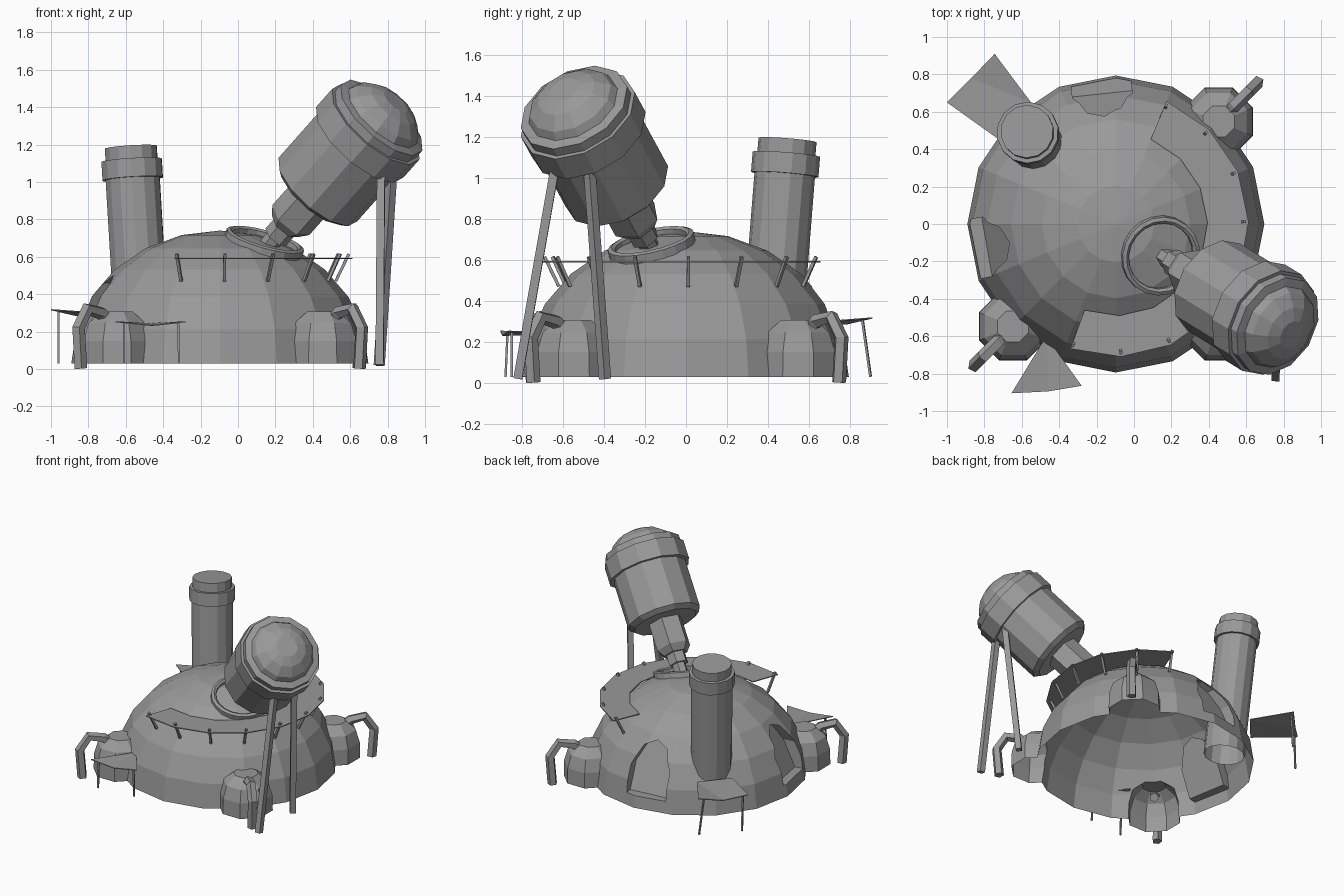
import bpy, bmesh, math
from mathutils import Vector

if "Cube" in bpy.data.objects:
    bpy.data.objects.remove(bpy.data.objects["Cube"])

CX = -0.097  # dome centre in x
GREY = bpy.data.materials.new("dark_grey")
GREY.diffuse_color = (0.32, 0.32, 0.32, 1)
GREY.use_nodes = True
GREY.node_tree.nodes["Principled BSDF"].inputs["Base Color"].default_value = GREY.diffuse_color


def make(name, bm):
    bmesh.ops.remove_doubles(bm, verts=bm.verts, dist=1e-5)
    bmesh.ops.recalc_face_normals(bm, faces=bm.faces)
    me = bpy.data.meshes.new(name)
    bm.to_mesh(me)
    bm.free()
    me.materials.append(GREY)
    ob = bpy.data.objects.new(name, me)
    bpy.context.collection.objects.link(ob)
    return ob


def bridge(bm, rings, caps=(False, False)):
    n = len(rings[0])
    for a, b in zip(rings, rings[1:]):
        for i in range(n):
            j = (i + 1) % n
            bm.faces.new((a[i], a[j], b[j], b[i]))
    for ring, cap in zip((rings[0], rings[-1]), caps):
        if cap:
            bm.faces.new(ring)


def lathe(name, profile, n, origin, axis=(0, 0, 1), caps=(True, True), turn=0.0):
    """Revolve (radius, height) points around an axis."""
    bm = bmesh.new()
    q = Vector(axis).to_track_quat('Z', 'Y')
    rings = []
    for r, h in profile:
        rings.append([bm.verts.new(Vector(origin) + q @ Vector((
            r * math.cos(turn + math.tau * i / n), r * math.sin(turn + math.tau * i / n), h)))
            for i in range(n)])
    bridge(bm, rings, caps)
    return make(name, bm)


def sweep(name, pts, r, n=4):
    """Sweep a regular polygon along a planar path."""
    pts = [Vector(p) for p in pts]
    run = pts[-1] - pts[0]
    side = Vector((-run.y, run.x, 0))
    side = side.normalized() if side.length > 1e-4 else Vector((1, 0, 0))
    bm = bmesh.new()
    rings = []
    for i, p in enumerate(pts):
        t = (pts[min(i + 1, len(pts) - 1)] - pts[max(i - 1, 0)]).normalized()
        up = t.cross(side).normalized()
        ring = []
        for k in range(n):
            a = math.tau * (k + 0.5) / n
            ring.append(bm.verts.new(p + r * (math.cos(a) * side + math.sin(a) * up)))
        rings.append(ring)
    bridge(bm, rings, (True, True))
    return make(name, bm)


def polar(r, deg, z):
    a = math.radians(deg)
    return Vector((CX + r * math.cos(a), r * math.sin(a), z))


def combine(target, tool, operation):
    mod = target.modifiers.new("combine", 'BOOLEAN')
    mod.operation, mod.solver, mod.object = operation, 'EXACT', tool
    bpy.context.view_layer.objects.active = target
    bpy.ops.object.modifier_apply(modifier=mod.name)
    bpy.data.objects.remove(tool)


# Main dome shell
prof = [(0.794 * math.cos(math.radians(a)), 0.71 * math.sin(math.radians(a)))
        for a in (0, 15, 30, 45, 60, 75)] + [(0.0005, 0.71)]
dome = lathe("dome", prof, 16, (CX, 0, 0.03))

# Corner pods merged into the dome, each with a hooked pipe
for i, (sx, sy) in enumerate([(1, 1), (-1, -1), (1, -1)]):
    pod = lathe(f"pod_{i}", [(.197, 0), (.194, .12), (.165, .215), (.09, .277)], 8,
                (CX + sx * .55, sy * .547, .03), turn=math.pi / 8)
    combine(dome, pod, 'UNION')
    path = [(.58, .235), (.635, .30), (.71, .32), (.757, .22), (.745, .003)]
    sweep(f"hook_pipe_{i}", [(CX + sx * r, sy * r, z) for r, z in path], .036, 5)

# Arched window recesses cut into the dome
arch = [(-.16, .12), (.16, .12), (.16, .32), (.09, .46), (0, .5), (-.09, .46), (-.16, .32)]
for deg in (190, 96):
    a = math.radians(deg)
    out, tan = Vector((math.cos(a), math.sin(a), 0)), Vector((-math.sin(a), math.cos(a), 0))
    bm = bmesh.new()
    rings = []
    for far in (False, True):
        rings.append([bm.verts.new(Vector((CX, 0, z)) + tan * u +
                      out * (1.0 if far else 0.70 - 0.17 * (z - .12) / .38)) for u, z in arch])
    bridge(bm, rings, (True, True))
    combine(dome, make("window_cutter", bm), 'DIFFERENCE')

# Open the underside of the dome
bm = bmesh.new()
bm.from_mesh(dome.data)
low = [f for f in bm.faces if all(v.co.z < 0.04 for v in f.verts)]
bmesh.ops.delete(bm, geom=low, context='FACES')
bm.to_mesh(dome.data)
bm.free()

# Rim around the telescope port
lathe("port_rim", [(.18, -.04), (.18, .01), (.195, .02), (.215, .012), (.215, -.03)], 20,
      (0.143, -0.17, 0.68), (0.28, -0.23, 1), (False, False))

# Telescope: neck, barrel with collar, rounded end
base, aim = (0.178, -0.185, 0.678), Vector((0.62, -0.38, 0.70))
lathe("telescope_neck", [(.05, -.06), (.05, .04), (.072, .04), (.072, .12), (.09, .12),
                         (.128, .17), (.128, .41)], 6, base, aim)
lathe("telescope_barrel", [(.235, .375), (.272, .405), (.272, .77), (.302, .77), (.302, .91),
                           (.282, .91), (.282, .96), (.235, .97), (.215, 1.01), (.15, 1.06),
                           (.08, 1.085)], 12, base, aim)

# Telescope support legs
sweep("support_leg_front", [(.765, -.63, 1.10), (.757, -.82, .02)], .03)
sweep("support_leg_rear", [(.825, -.475, 1.10), (.755, -.395, .02)], .03)

# Leaning chimney
lathe("chimney", [(.148, -1.1), (.148, -.17), (.165, -.17), (.165, -.07), (.142, -.07), (.142, 0)],
      14, (-.573, .495, 1.185), (-.06, .08, 1), (False, True))

# Curved walkway with leaning posts
angles = [-110 + 22.2 * i for i in range(9)]
bm = bmesh.new()
rings = [[bm.verts.new(polar(r, d, z)) for r, z in
          ((.49, .587), (.71, .587), (.71, .594), (.49, .594))] for d in angles]
bridge(bm, rings, (True, True))
make("walkway", bm)
for i, d in enumerate(angles):
    d = min(max(d, -109.5), 67)
    sweep(f"walkway_post_{i}", [polar(.62, d, .47), polar(.69, d, .615)], .011)


# Folded awnings on thin poles: the second point is the drooping fold
def awning(name, pts, poles):
    bm = bmesh.new()
    vs = [bm.verts.new(p) for p in pts]
    ring = vs[2:] + vs[:1]
    fs = [bm.faces.new((vs[1], a, b)) for a, b in zip(ring, ring[1:])]
    ext = bmesh.ops.extrude_face_region(bm, geom=fs)["geom"]
    bmesh.ops.translate(bm, vec=(0, 0, -.006), verts=[v for v in ext if isinstance(v, bmesh.types.BMVert)])
    make(name, bm)
    for i, (top, foot) in enumerate(poles):
        sweep(f"{name}_pole_{i}", [top, foot], .008)


awning("front_awning", [(-.655, -.905, .255), (-.46, -.895, .235), (-.28, -.865, .255), (-.47, -.60, .245)],
       [((-.61, -.87, .25), (-.61, -.88, .03)), ((-.32, -.85, .25), (-.315, -.85, .03))])
awning("back_awning", [(-1.0, .65, .32), (-.87, .78, .29), (-.745, .91, .32), (-.55, .65, .30), (-.72, .45, .30)],
       [((-.96, .66, .31), (-.96, .67, .03)), ((-.76, .86, .31), (-.745, .90, .03))])
